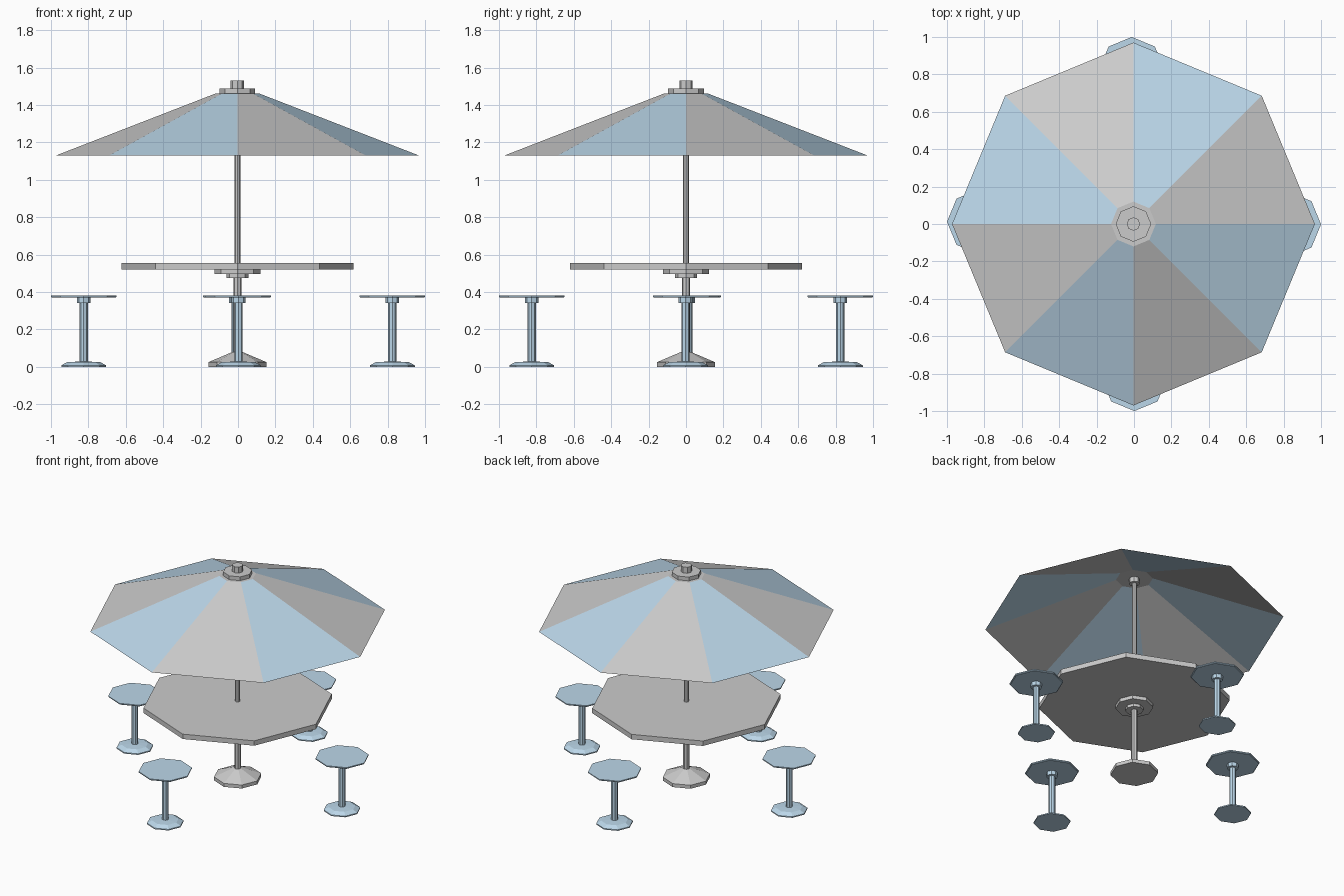
import bpy, bmesh
from math import cos, sin, pi

if "Cube" in bpy.data.objects:
    bpy.data.objects.remove(bpy.data.objects["Cube"])

BLUE = bpy.data.materials.new("blue")
BLUE.diffuse_color = (0.5, 0.68, 0.82, 1)
BLUE.use_nodes = True
BLUE.node_tree.nodes["Principled BSDF"].inputs["Base Color"].default_value = BLUE.diffuse_color
GREY = bpy.data.materials.new("grey")
GREY.diffuse_color = (0.8, 0.8, 0.8, 1)
GREY.use_nodes = True
GREY.node_tree.nodes["Principled BSDF"].inputs["Base Color"].default_value = GREY.diffuse_color
SIDES = 8


def lathe(name, profile, loc=(0, 0), mats=(), stripes=False, bottom=True, top=True):
    """Eight-sided flat-shaded turning of (radius, z) points, listed bottom to top."""
    bm = bmesh.new()
    rings = [[bm.verts.new((r * cos(2 * pi * i / SIDES), r * sin(2 * pi * i / SIDES), z))
              for i in range(SIDES)] for r, z in profile]
    for lo, hi in zip(rings, rings[1:]):
        for i in range(SIDES):
            j = (i + 1) % SIDES
            f = bm.faces.new((lo[i], lo[j], hi[j], hi[i]))
            if stripes:
                f.material_index = i % 2
    if bottom:
        bm.faces.new(rings[0][::-1])
    if top:
        bm.faces.new(rings[-1])
    me = bpy.data.meshes.new(name)
    bm.to_mesh(me)
    bm.free()
    for m in mats:
        me.materials.append(m)
    ob = bpy.data.objects.new(name, me)
    ob.location = (loc[0], loc[1], 0)
    bpy.context.collection.objects.link(ob)
    return ob


C = (-0.003, 0)

# Table: weighted foot, post, mounting rings, top
lathe("table_foot", [(0.155, 0), (0.155, 0.025), (0.03, 0.078)], C)
lathe("table_post", [(0.022, 0.05), (0.022, 0.48)], C)
lathe("table_bracket", [(0.059, 0.475), (0.059, 0.495), (0.123, 0.495), (0.123, 0.52)], C)
lathe("table_top", [(0.62, 0.52), (0.62, 0.555)], C)

# Umbrella: pole, striped single-layer canopy, collar beneath, cap and knob
lathe("umbrella_pole", [(0.016, 0.55), (0.016, 1.46)], C)
lathe("canopy", [(0.97, 1.13), (0.12, 1.46)], C, (GREY, BLUE), stripes=True, bottom=False)
lathe("canopy_collar", [(0.035, 1.425), (0.035, 1.46)], C)
lathe("canopy_cap", [(0.095, 1.46), (0.095, 1.487), (0.036, 1.487), (0.036, 1.53)], C)

# Four stools around the table
for side, loc in {"right": (0.825, -0.002), "back": (-0.012, 0.825),
                  "left": (-0.825, 0.012), "front": (0.002, -0.825)}.items():
    lathe(f"stool_base_{side}", [(0.12, 0), (0.12, 0.008), (0.088, 0.025), (0.025, 0.028)], loc, (BLUE,))
    lathe(f"stool_post_{side}", [(0.022, 0.02), (0.022, 0.34), (0.037, 0.342), (0.037, 0.373)], loc, (BLUE,))
    lathe(f"stool_seat_{side}", [(0.17, 0.37), (0.175, 0.374), (0.175, 0.381)], loc, (BLUE,))
